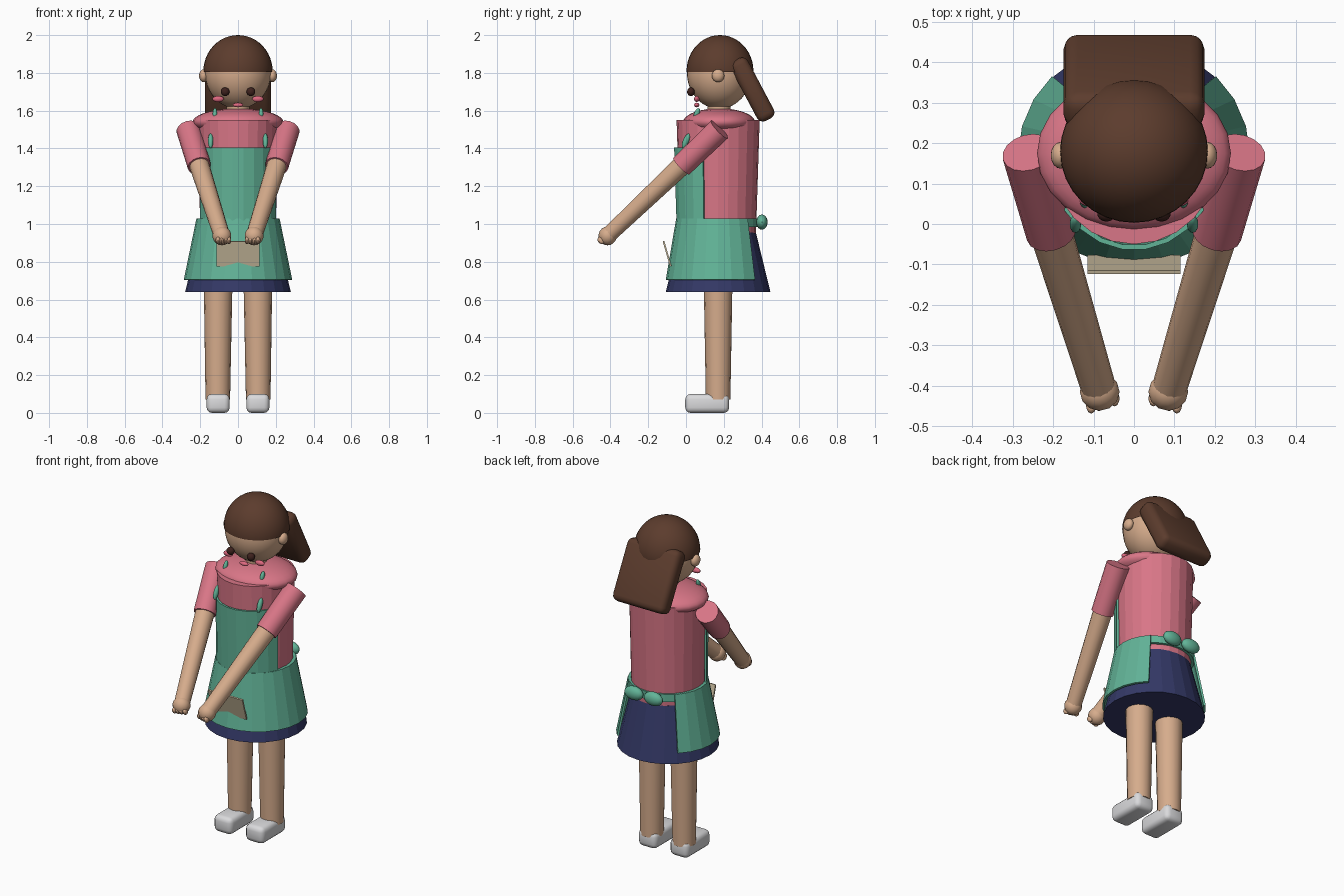
import bpy, bmesh, math
from mathutils import Vector, Matrix

cube = bpy.data.objects.get("Cube")
if cube:
    bpy.data.objects.remove(cube, do_unlink=True)

CY = 0.17  # body axis


def material(name, r, g, b):
    lin = [((c / 255 + 0.055) / 1.055) ** 2.4 for c in (r, g, b)] + [1.0]
    m = bpy.data.materials.new(name)
    m.use_nodes = True
    m.diffuse_color = lin
    bsdf = m.node_tree.nodes["Principled BSDF"]
    bsdf.inputs["Base Color"].default_value = lin
    bsdf.inputs["Roughness"].default_value = 0.8
    return m


SKIN = material("skin", 214, 172, 140)
HAIR = material("hair brown", 92, 60, 45)
PINK = material("shirt pink", 217, 118, 135)
GREEN = material("apron green", 98, 180, 152)
NAVY = material("skirt navy", 52, 57, 103)
SHOE = material("shoe grey", 218, 218, 220)
BEIGE = material("pocket beige", 202, 188, 158)
EYE = material("eye dark", 62, 34, 30)
BLUSH = material("blush pink", 222, 105, 128)


def finish(name, bm, mat, smooth=True):
    mesh = bpy.data.meshes.new(name)
    bm.to_mesh(mesh)
    bm.free()
    mesh.materials.append(mat)
    ob = bpy.data.objects.new(name, mesh)
    bpy.context.collection.objects.link(ob)
    if smooth:
        bpy.ops.object.select_all(action="DESELECT")
        ob.select_set(True)
        bpy.context.view_layer.objects.active = ob
        bpy.ops.object.shade_smooth_by_angle(angle=math.radians(40))
    return ob


def ellipsoid(name, mat, centre, radii, tilt=0.0, seg=16, cut=None):
    bm = bmesh.new()
    bmesh.ops.create_uvsphere(bm, u_segments=seg, v_segments=seg * 3 // 4, radius=1)
    bm.transform(Matrix.Translation(centre) @ Matrix.Rotation(tilt, 4, "X")
                 @ Matrix.Diagonal((*radii, 1)))
    if cut is not None:  # keep only the part above this height
        bmesh.ops.bisect_plane(bm, geom=bm.verts[:] + bm.edges[:] + bm.faces[:],
                               plane_co=(0, 0, cut), plane_no=(0, 0, 1), clear_inner=True)
    return finish(name, bm, mat)


def tube(name, mat, start, end, r0, r1, seg=16):
    a, b = Vector(start), Vector(end)
    d = b - a
    bm = bmesh.new()
    bmesh.ops.create_cone(bm, cap_ends=True, segments=seg, radius1=r0, radius2=r1, depth=d.length)
    bm.transform(Matrix.Translation((a + b) / 2) @ d.to_track_quat("Z", "Y").to_matrix().to_4x4())
    return finish(name, bm, mat)


def box(name, mat, centre, size, bevel, tilt=0.0, segments=3):
    bm = bmesh.new()
    bmesh.ops.create_cube(bm, size=1)
    bm.transform(Matrix.Diagonal((*size, 1)))
    if bevel:
        bmesh.ops.bevel(bm, geom=bm.edges[:], offset=bevel, segments=segments,
                        profile=0.5, affect="EDGES")
    bm.transform(Matrix.Translation(centre) @ Matrix.Rotation(tilt, 4, "X"))
    return finish(name, bm, mat)


def wrap(name, mat, profile, half_angle=180, shell=0.0):
    """Rings of (z, rx, ry), bottom to top, swept either side of the front."""
    full = half_angle >= 180
    n = max(2, round(half_angle / 7.5))
    bm = bmesh.new()
    rows = []
    for z, rx, ry in profile:
        row = []
        for i in range(n if full else n + 1):
            a = math.radians(-half_angle + 2 * half_angle * i / n)
            row.append(bm.verts.new((rx * math.sin(a), CY - ry * math.cos(a), z)))
        rows.append(row)
    count = n
    for lo, hi in zip(rows, rows[1:]):
        for i in range(count):
            j = (i + 1) % len(lo)
            bm.faces.new((lo[i], lo[j], hi[j], hi[i]))
    if full and not shell:
        bm.faces.new(rows[0][::-1])
        bm.faces.new(rows[-1])
    ob = finish(name, bm, mat, smooth=False)
    if shell:
        mod = ob.modifiers.new("thickness", "SOLIDIFY")
        mod.thickness = shell
        mod.offset = -1
    return ob


# Head, hair and face
ellipsoid("head", SKIN, (0, 0.175, 1.80), (0.175, 0.17, 0.19), seg=32)
ellipsoid("hair_cap", HAIR, (0, 0.18, 1.81), (0.183, 0.177, 0.19), seg=32, cut=1.805)
box("hair_back", HAIR, (0, 0.352, 1.712), (0.348, 0.1, 0.36), 0.035, math.radians(28))
tube("neck", SKIN, (0, 0.175, 1.52), (0, 0.175, 1.66), 0.06, 0.06)
ellipsoid("mouth", BLUSH, (0, 0.057, 1.63), (0.028, 0.014, 0.012))

# Torso, shoulders, skirt
wrap("torso", PINK, [(0.93, 0.2, 0.2), (1.55, 0.21, 0.22)])
ellipsoid("shoulders", PINK, (0, 0.175, 1.54), (0.24, 0.19, 0.072), seg=24)
wrap("skirt", NAVY, [(0.64, 0.28, 0.277), (0.955, 0.203, 0.2)])

# Apron
wrap("apron_bib", GREEN, [(1.0, 0.215, 0.222), (1.405, 0.212, 0.235)], 70, 0.012)
wrap("apron_skirt", GREEN, [(0.705, 0.287, 0.277), (1.03, 0.22, 0.222)], 135, 0.012)
wrap("apron_waistband", GREEN, [(0.985, 0.222, 0.215), (1.03, 0.22, 0.213)], 180, 0.02)
box("apron_pocket", BEIGE, (0, -0.1, 0.843), (0.23, 0.009, 0.138), 0, math.radians(16))

for s, side in ((1, "left"), (-1, "right")):
    # Face details
    ellipsoid(side + "_ear", SKIN, (s * 0.182, 0.17, 1.785), (0.024, 0.033, 0.034))
    ellipsoid(side + "_eye", EYE, (s * 0.068, 0.026, 1.70), (0.023, 0.02, 0.023))
    ellipsoid(side + "_cheek", BLUSH, (s * 0.105, 0.057, 1.662), (0.03, 0.014, 0.016))

    # Apron straps and bow
    ellipsoid(side + "_strap_lower", GREEN, (s * 0.145, 0.0, 1.44), (0.014, 0.016, 0.042), -0.4)
    ellipsoid(side + "_strap_upper", GREEN, (s * 0.122, 0.057, 1.585), (0.012, 0.014, 0.03), -0.4)
    ellipsoid(side + "_bow_loop", GREEN, (s * 0.065, 0.402, 1.01), (0.06, 0.03, 0.04))

    # Arm
    shoulder = Vector((s * 0.262, 0.177, 1.50))
    elbow = Vector((s * 0.205, -0.024, 1.307))
    hand = Vector((s * 0.085, -0.415, 0.937))
    tube(side + "_sleeve", PINK, shoulder, elbow, 0.065, 0.062)
    tube(side + "_forearm", SKIN, elbow.lerp(shoulder, 0.2), hand, 0.054, 0.043)
    ellipsoid(side + "_hand", SKIN, hand, (0.05, 0.048, 0.05), seg=12)
    reach = (hand - elbow).normalized()
    across = reach.cross(Vector((0, 0, 1))).normalized()
    for i in range(4):
        tip = hand + reach * 0.036 + across * (i - 1.5) * 0.02
        ellipsoid(f"{side}_finger_{i + 1}", SKIN, tip, (0.013, 0.017, 0.022), 0.8, seg=8)

    # Leg and shoe
    tube(side + "_leg", SKIN, (s * 0.107, CY, 0.07), (s * 0.105, CY, 0.75), 0.065, 0.077)
    box(side + "_shoe", SHOE, (s * 0.105, 0.112, 0.05), (0.122, 0.232, 0.1), 0.028)
